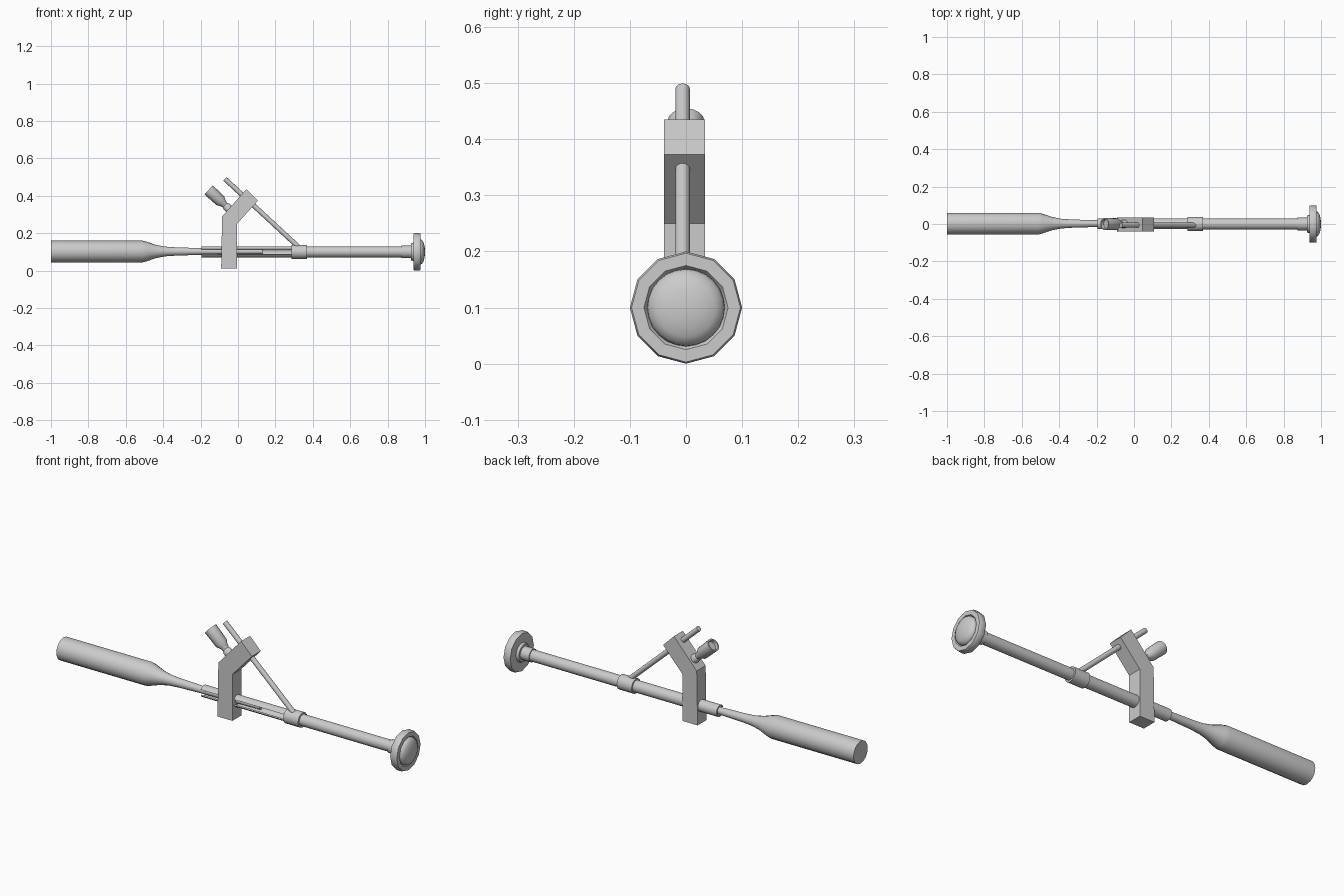
import bpy, bmesh, math
from mathutils import Vector

if "Cube" in bpy.data.objects:
    bpy.data.objects.remove(bpy.data.objects["Cube"])

AX = 0.1  # height of the main axis


def finish(name, bm, angle=35):
    bmesh.ops.recalc_face_normals(bm, faces=bm.faces)
    me = bpy.data.meshes.new(name)
    bm.to_mesh(me)
    bm.free()
    ob = bpy.data.objects.new(name, me)
    bpy.context.collection.objects.link(ob)
    if angle:
        bpy.ops.object.select_all(action='DESELECT')
        ob.select_set(True)
        bpy.context.view_layer.objects.active = ob
        bpy.ops.object.shade_smooth_by_angle(angle=math.radians(angle))
    return ob


def lathe(name, profile, origin=(0, 0, AX), axis=(1, 0, 0), sides=16, angle=35):
    """Spin (distance, radius) points around an axis and cap both ends."""
    o, a = Vector(origin), Vector(axis).normalized()
    v = Vector((0, 1, 0))
    u = v.cross(a)
    bm = bmesh.new()
    rings = []
    for d, r in profile:
        rings.append([bm.verts.new(o + a * d + (u * math.cos(t) + v * math.sin(t)) * r)
                      for t in (2 * math.pi * i / sides for i in range(sides))])
    for p, q in zip(rings, rings[1:]):
        for i in range(sides):
            j = (i + 1) % sides
            bm.faces.new((p[i], p[j], q[j], q[i]))
    bm.faces.new(rings[0])
    bm.faces.new(rings[-1])
    return finish(name, bm, angle)


def extrude(name, outline, step, angle=0):
    """Sweep a closed 3D outline along a vector."""
    bm = bmesh.new()
    face = bm.faces.new([bm.verts.new(p) for p in outline])
    new = bmesh.ops.extrude_face_region(bm, geom=[face])['geom']
    bmesh.ops.translate(bm, vec=step, verts=[g for g in new if isinstance(g, bmesh.types.BMVert)])
    bm.faces.new([e for e in face.verts]) if not face.is_valid else None
    return finish(name, bm, angle)


# Rear grip with its tapering neck, running on inside the slotted sleeve
lathe("rear_grip", [(-1, 0.058), (-0.51, 0.058), (-0.49, 0.053), (-0.44, 0.036),
                    (-0.39, 0.026), (-0.33, 0.022), (-0.2, 0.018), (0.13, 0.013)],
      origin=(0, 0.002, AX + 0.002))

# Sleeve with a narrow slot along the front
arc = [math.radians(210 + i * 300 / 18) for i in range(19)]
outer = [(-0.195, math.sin(t - math.pi / 2 + math.pi / 2 + 0) * 0, 0) for t in arc]
outer = [(-0.195, 0.03 * math.cos(t), AX + 0.03 * math.sin(t)) for t in arc]
inner = [(-0.195, 0.023 * math.cos(t), AX + 0.023 * math.sin(t)) for t in reversed(arc)]
extrude("slotted_sleeve", outer + inner, (0.5, 0, 0), 35)

# Front shaft and sliding collar
lathe("front_shaft", [(0.29, 0.029), (0.9, 0.029)])
lathe("sliding_collar", [(0.285, 0.038), (0.37, 0.038)])

# Front head: stepped socket, faceted ring and rounded cushion
lathe("head_socket", [(0.875, 0.034), (0.925, 0.034), (0.925, 0.045),
                      (0.94, 0.05), (0.95, 0.07)])
lathe("head_ring", [(0.938, 0.06), (0.938, 0.097), (0.943, 0.1), (0.97, 0.1), (0.976, 0.097),
                    (0.976, 0.075), (0.965, 0.068)], sides=12)
lathe("head_cushion", [(0.96, 0.07), (0.975, 0.068)] +
      [(0.975 + 0.025 * math.sin(t), 0.068 * math.cos(t))
       for t in (math.radians(a) for a in (20, 40, 60, 75, 88))], sides=24)

# Bent upright block
block = [(-0.09, 0.01), (-0.005, 0.01), (-0.005, 0.25), (0.107, 0.373), (0.045, 0.435), (-0.085, 0.29)]
extrude("upright_block", [(x, -0.039, z) for x, z in block], (0, 0.073, 0))

# Diagonal strut through the block
start, end = Vector((0.325, -0.006, 0.125)), Vector((-0.07, -0.006, 0.49))
lathe("diagonal_strut", [(0, 0.013), ((end - start).length, 0.013)],
      origin=start, axis=end - start, sides=12)

# Side knob with narrow neck
lathe("side_knob", [(0, 0.022), (0.03, 0.022), (0.04, 0.017), (0.055, 0.02), (0.075, 0.031),
                    (0.16, 0.033), (0.16, 0.026), (0.145, 0.024)],
      origin=(-0.04, 0, 0.322), axis=(-0.74, 0, 0.69))
